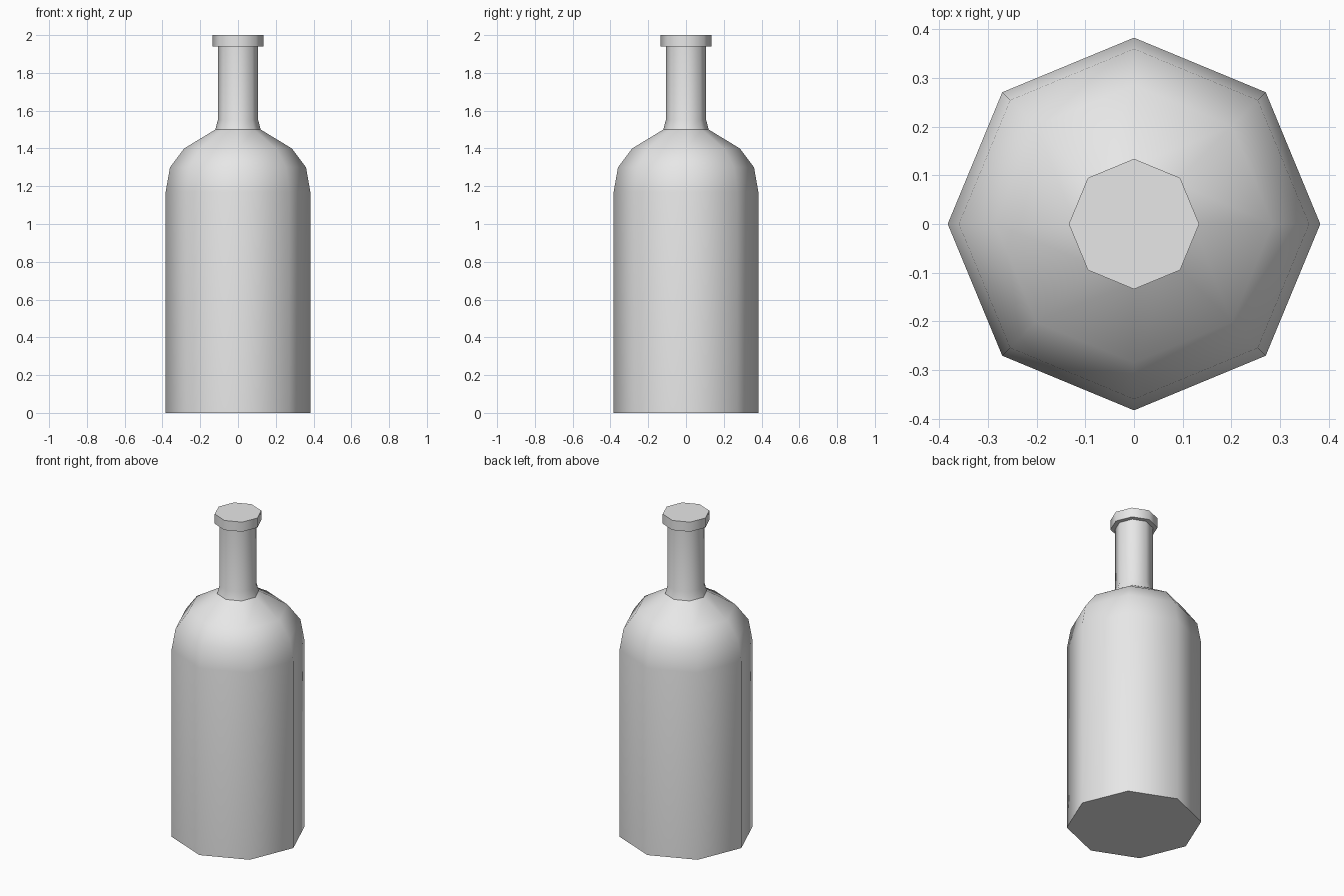
import bpy
import bmesh
from math import cos, sin, pi

cube = bpy.data.objects.get("Cube")
if cube:
    bpy.data.objects.remove(cube, do_unlink=True)

SIDES = 8

grey = bpy.data.materials.new("light_grey")
grey.use_nodes = True
grey.diffuse_color = (0.8, 0.8, 0.8, 1)
grey.node_tree.nodes["Principled BSDF"].inputs["Base Color"].default_value = (0.8, 0.8, 0.8, 1)


def lathe(name, profile, cap_bottom=False, cap_top=False, sharp_rings=()):
    """Spin a (radius, height) profile, listed bottom to top, into an eight-sided shell."""
    bm = bmesh.new()
    angles = [2 * pi * i / SIDES for i in range(SIDES)]
    rings = [[bm.verts.new((r * cos(a), r * sin(a), z)) for a in angles]
             for r, z in profile]
    for low, high in zip(rings, rings[1:]):
        for i in range(SIDES):
            j = (i + 1) % SIDES
            bm.faces.new((low[i], low[j], high[j], high[i])).smooth = True
    if cap_bottom:
        bm.faces.new(rings[0][::-1])
    if cap_top:
        bm.faces.new(rings[-1])
    # Keep the chosen rings crisp
    for k in sharp_rings:
        ring = set(rings[k])
        for edge in bm.edges:
            if set(edge.verts) <= ring:
                edge.smooth = False
    mesh = bpy.data.meshes.new(name)
    bm.to_mesh(mesh)
    bm.free()
    mesh.materials.append(grey)
    obj = bpy.data.objects.new(name, mesh)
    bpy.context.collection.objects.link(obj)
    return obj


# Straight body with rounded shoulders
lathe("bottle_body",
      [(0.383, 0), (0.383, 1.17), (0.36, 1.30), (0.285, 1.40), (0.12, 1.50)],
      cap_bottom=True, sharp_rings=[0])

# Neck, slightly flared where it meets the shoulders
lathe("bottle_neck", [(0.12, 1.50), (0.107, 1.55), (0.107, 1.94)])

# Closed lip with a flat underside
lathe("bottle_lip", [(0.107, 1.94), (0.134, 1.94), (0.134, 2.0)],
      cap_top=True, sharp_rings=[1, 2])
